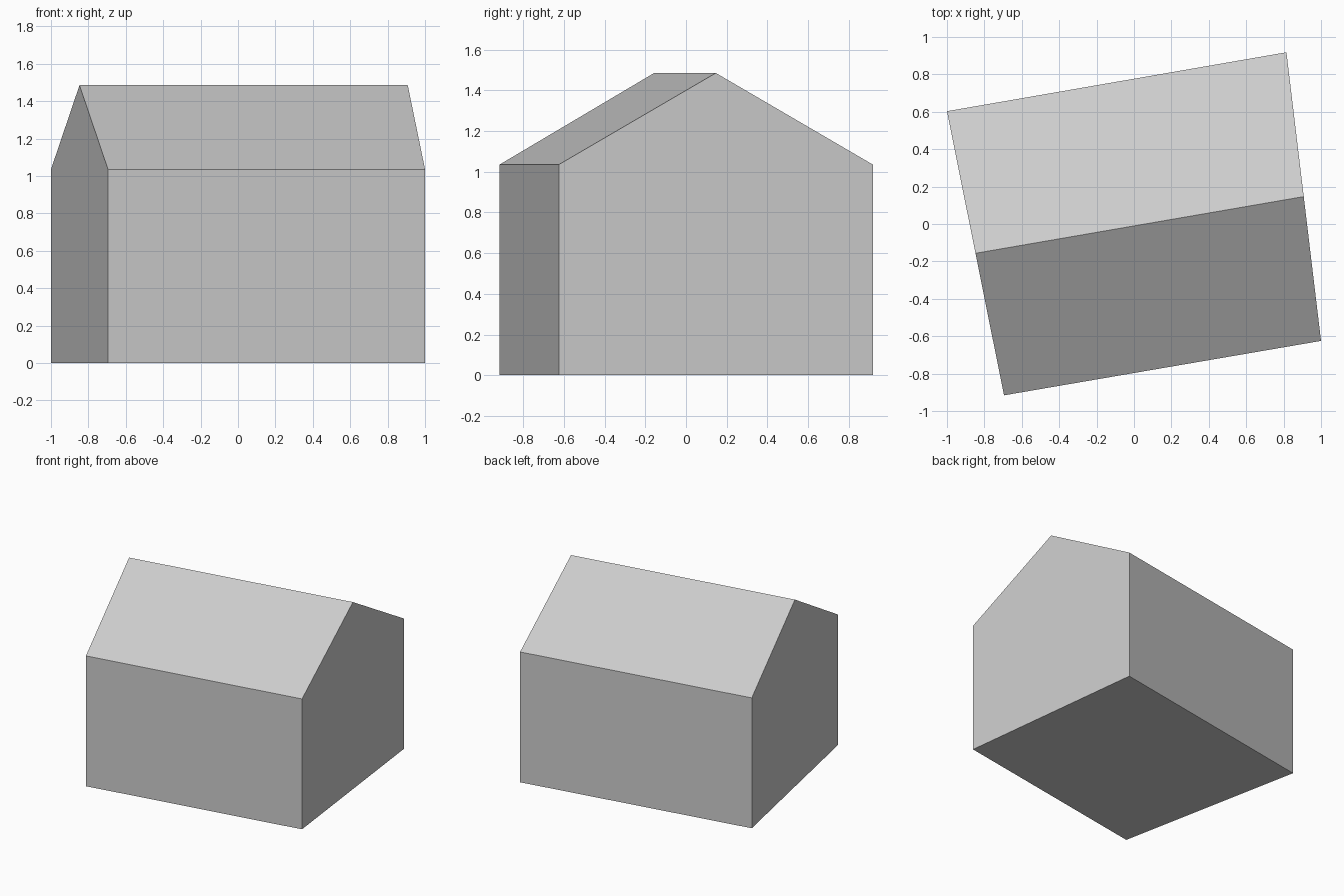
import bpy
import bmesh
from mathutils import Vector

cube = bpy.data.objects.get("Cube")
if cube:
    bpy.data.objects.remove(cube, do_unlink=True)

EAVES, RIDGE = 1.035, 1.485

# Slightly skewed footprint: front and back corner of each gable end
LEFT_END = (Vector((1.0, -0.625, 0)), Vector((0.815, 0.918, 0)))
RIGHT_END = (Vector((-0.695, -0.916, 0)), Vector((-1.0, 0.603, 0)))

# Plain grey
grey = bpy.data.materials.new("plain_grey")
grey.use_nodes = True
colour = (0.6, 0.6, 0.6, 1)
grey.diffuse_color = colour
grey.node_tree.nodes["Principled BSDF"].inputs["Base Color"].default_value = colour


def gable(bm, front, back):
    """Five-sided end wall with its peak midway between the corners."""
    up = Vector((0, 0, EAVES))
    peak = (front + back) / 2 + Vector((0, 0, RIDGE))
    return [bm.verts.new(p) for p in (front, back, back + up, peak, front + up)]


# House body: two gables bridged by floor, walls and roof slopes
bm = bmesh.new()
left = gable(bm, *LEFT_END)
right = gable(bm, *RIGHT_END)
bm.faces.new(left)
bm.faces.new(reversed(right))
for i in range(len(left)):
    j = (i + 1) % len(left)
    bm.faces.new((left[j], left[i], right[i], right[j]))
bmesh.ops.recalc_face_normals(bm, faces=bm.faces)

mesh = bpy.data.meshes.new("house_body")
bm.to_mesh(mesh)
bm.free()
mesh.materials.append(grey)
house = bpy.data.objects.new("house_body", mesh)
bpy.context.collection.objects.link(house)
